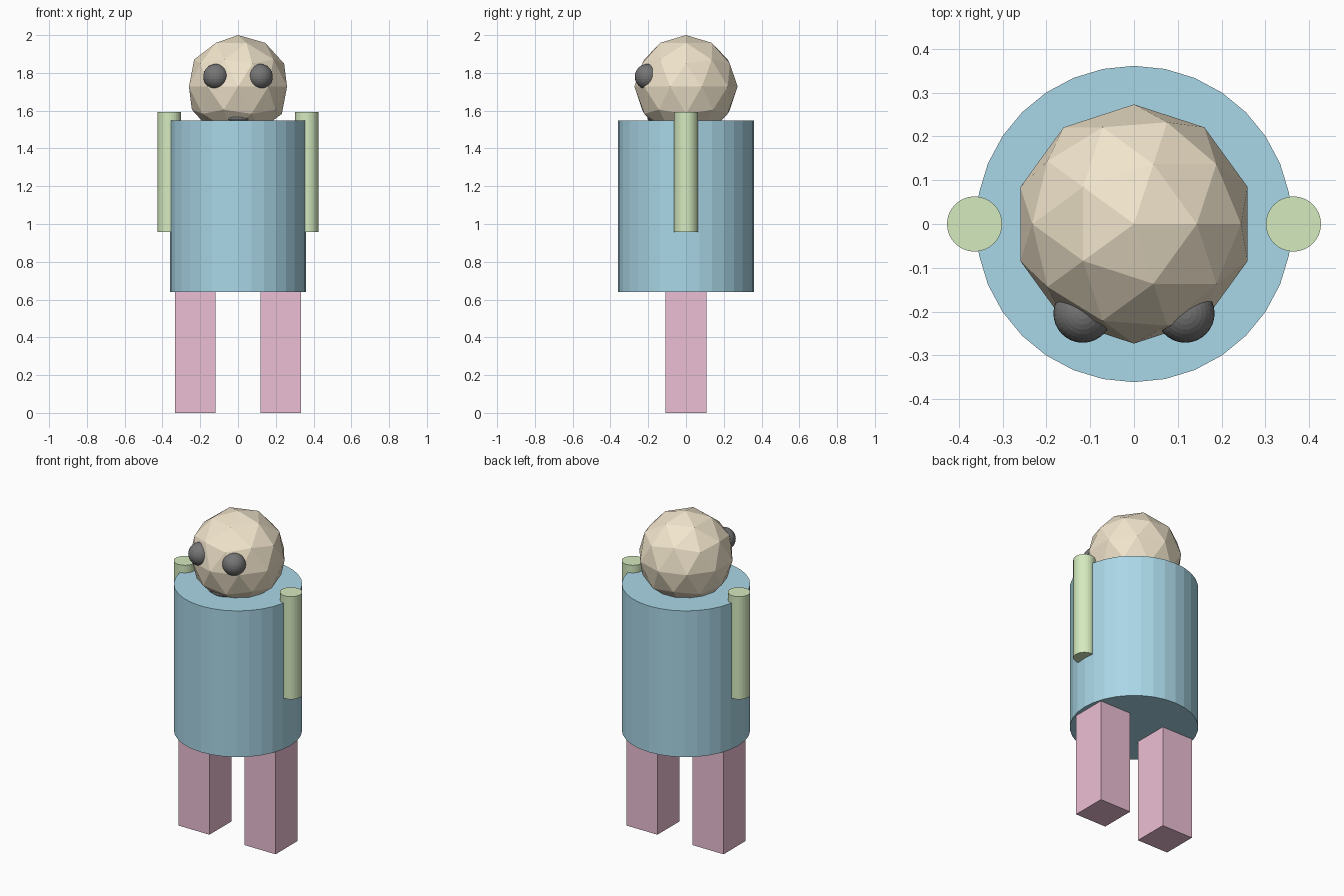
import bpy

if "Cube" in bpy.data.objects:
    bpy.data.objects.remove(bpy.data.objects["Cube"])


def material(name, rgb):
    m = bpy.data.materials.new(name)
    m.diffuse_color = (*rgb, 1)
    m.use_nodes = True
    m.node_tree.nodes["Principled BSDF"].inputs["Base Color"].default_value = m.diffuse_color
    return m


BLUE = material("blue", (0.40, 0.68, 0.80))
GREEN = material("green", (0.66, 0.82, 0.52))
PINK = material("pink", (0.84, 0.52, 0.66))
TAN = material("tan", (0.88, 0.78, 0.60))
DARK = material("dark", (0.18, 0.18, 0.18))


def finish(name, mat, scale=(1, 1, 1)):
    ob = bpy.context.object
    ob.name = name
    ob.scale = scale
    ob.data.materials.append(mat)
    bpy.ops.object.transform_apply(location=False, rotation=False, scale=True)
    return ob


def cylinder(name, mat, x, radius, z0, z1):
    bpy.ops.mesh.primitive_cylinder_add(
        vertices=32, radius=radius, depth=z1 - z0, location=(x, 0, (z0 + z1) / 2))
    return finish(name, mat)


def ball(name, mat, loc, radii):
    bpy.ops.mesh.primitive_uv_sphere_add(
        segments=32, ring_count=16, radius=1, location=loc)
    return finish(name, mat, radii)


# Torso
cylinder("torso", BLUE, 0, 0.361, 0.64, 1.547)

# Faceted head
bpy.ops.mesh.primitive_ico_sphere_add(
    subdivisions=2, radius=0.273, location=(0, 0, 1.727))
finish("head", TAN)

# Mouth, low on the face
ball("mouth", DARK, (0, -0.17, 1.56), (0.067, 0.035, 0.02))

# Paired limbs and eyes
for side, s in (("left", -1), ("right", 1)):
    cylinder(side + "_arm", GREEN, s * 0.364, 0.063, 0.957, 1.594)
    bpy.ops.mesh.primitive_cube_add(size=1, location=(s * 0.227, 0, 0.325))
    finish(side + "_leg", PINK, (0.214, 0.217, 0.65))
    ball(side + "_eye", DARK, (s * 0.117, -0.204, 1.78), (0.067,) * 3)
